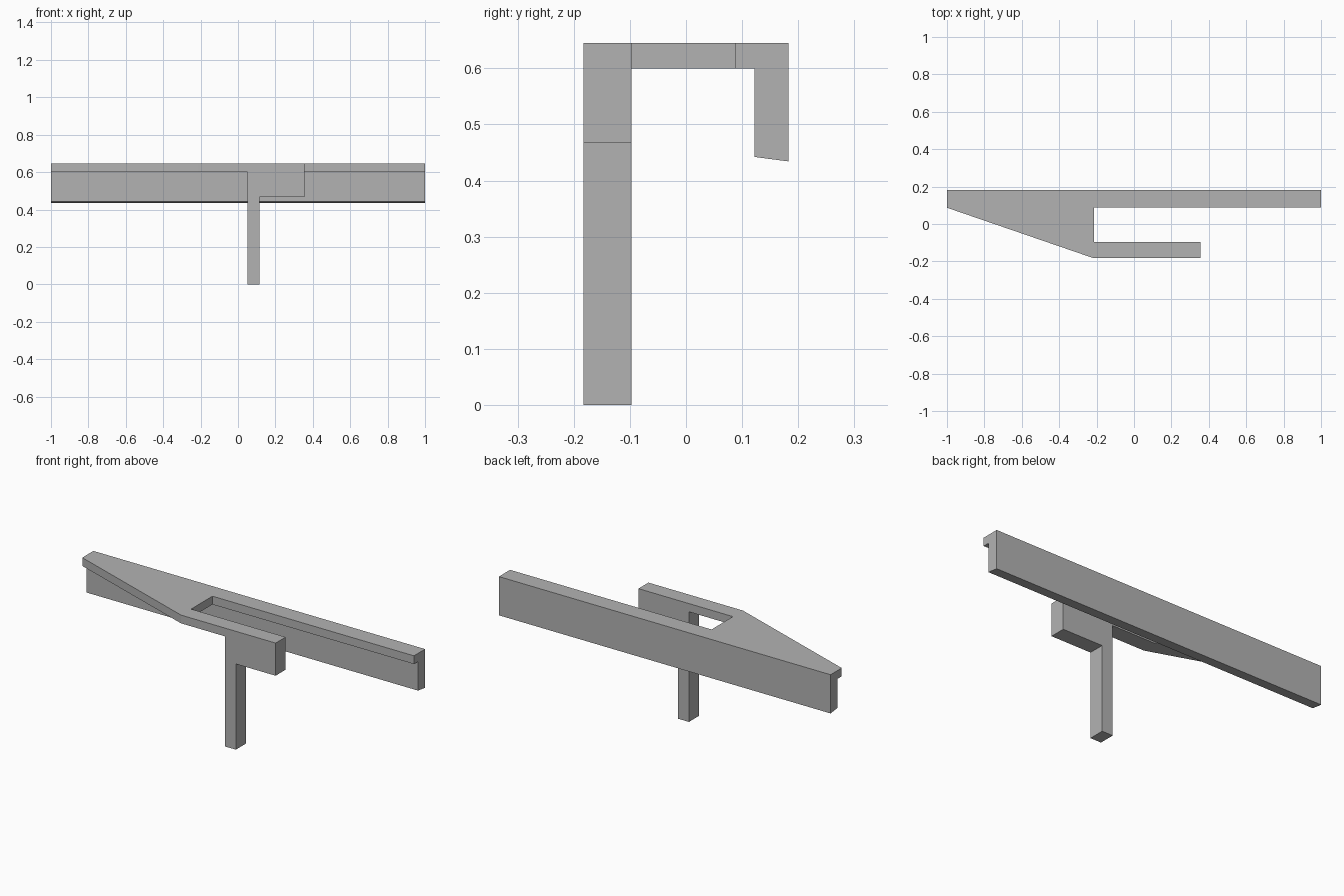
import bpy, bmesh
from mathutils import Vector

cube = bpy.data.objects.get("Cube")
if cube:
    bpy.data.objects.remove(cube, do_unlink=True)

GREY = (0.45, 0.45, 0.45, 1)
mat = bpy.data.materials.new("plain grey")
mat.use_nodes = True
mat.diffuse_color = GREY
mat.node_tree.nodes["Principled BSDF"].inputs["Base Color"].default_value = GREY

BACK, FRONT, TOP, PLATE_Z = 0.183, -0.183, 0.645, 0.6
SLOT_X, SLOT_BACK, SLOT_FRONT = -0.215, 0.087, -0.097


def prism(name, outline, axis, start, end):
    """Extrude a 2D outline along an axis from start to end."""
    def place(p):
        v = list(p)
        v.insert(axis, start)
        return v
    bm = bmesh.new()
    face = bm.faces.new([bm.verts.new(place(p)) for p in outline])
    moved = bmesh.ops.extrude_face_region(bm, geom=[face])["geom"]
    shift = Vector((0, 0, 0))
    shift[axis] = end - start
    bmesh.ops.translate(bm, vec=shift,
                        verts=[g for g in moved if isinstance(g, bmesh.types.BMVert)])
    bmesh.ops.recalc_face_normals(bm, faces=bm.faces)
    mesh = bpy.data.meshes.new(name)
    bm.to_mesh(mesh)
    bm.free()
    mesh.materials.append(mat)
    obj = bpy.data.objects.new(name, mesh)
    bpy.context.collection.objects.link(obj)
    return obj


# Tapered top plate: long back rail and the start of the front arm
prism("top_plate", [(-1, BACK), (1, BACK), (1, SLOT_BACK), (SLOT_X, SLOT_BACK),
                    (SLOT_X, SLOT_FRONT), (0.05, SLOT_FRONT), (0.05, FRONT),
                    (SLOT_X, FRONT), (-1, SLOT_BACK)], 2, PLATE_Z, TOP)

# Deep end of the front arm with the post hanging from it
prism("front_arm_and_post", [(0.05, 0), (0.115, 0), (0.115, 0.467), (0.355, 0.467),
                             (0.355, TOP), (0.05, TOP)], 1, FRONT, SLOT_FRONT)

# Back wall below the plate, with a slanted lower edge
prism("back_wall", [(0.122, 0.442), (BACK, 0.434), (BACK, PLATE_Z),
                    (0.122, PLATE_Z)], 0, -1, 1)
